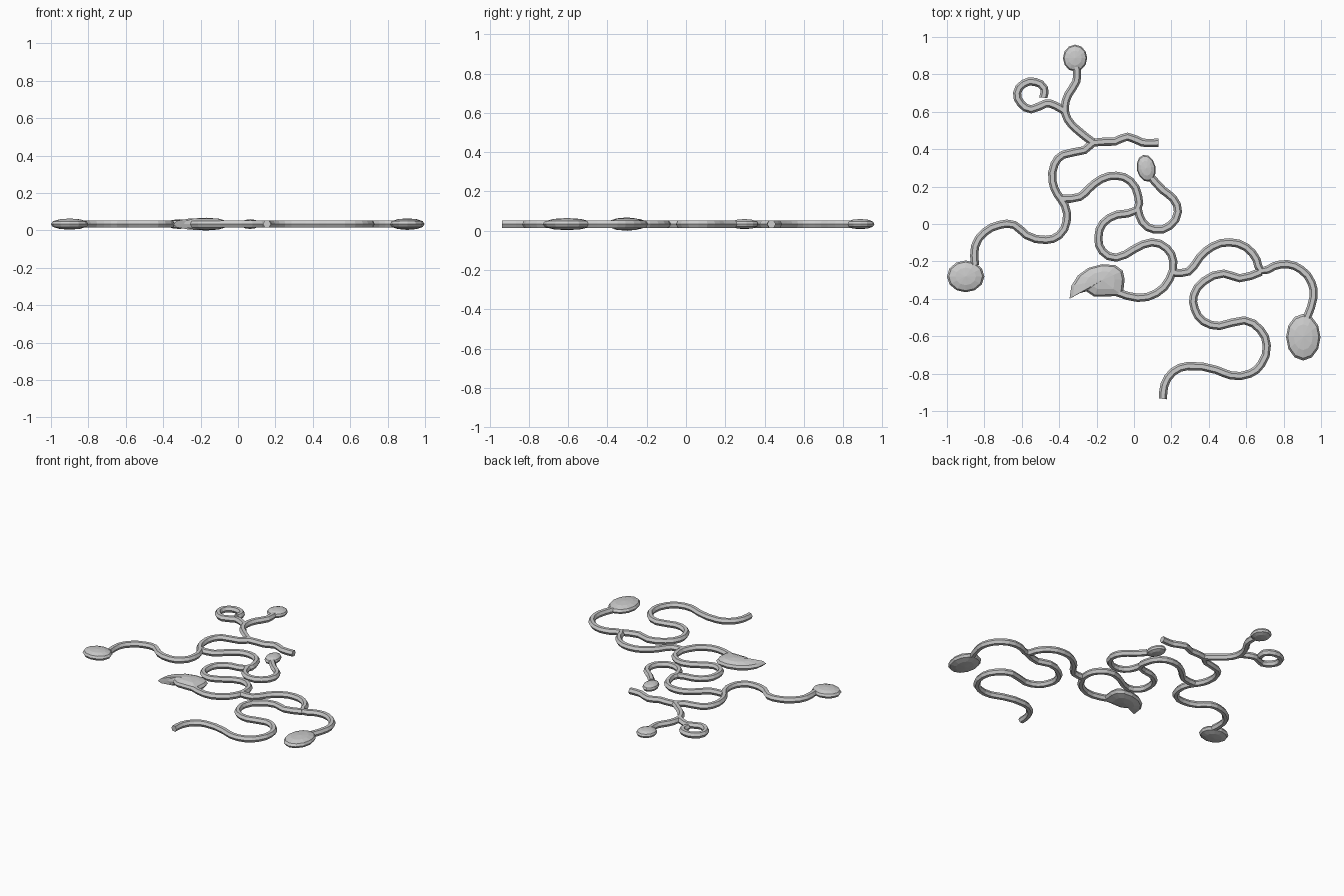
import bpy, bmesh, math

Z = 0.034      # mid height of the flat vine
R = 0.022      # stem radius


def stem(name, pts):
    """Low-poly tube along a smooth path lying flat at height Z."""
    cu = bpy.data.curves.new(name, 'CURVE')
    cu.dimensions = '3D'
    cu.resolution_u = 2
    cu.bevel_depth = R
    cu.bevel_resolution = 1
    cu.use_fill_caps = True
    sp = cu.splines.new('BEZIER')
    sp.bezier_points.add(len(pts) - 1)
    for p, (x, y) in zip(sp.bezier_points, pts):
        p.co = (x, y, Z)
        p.handle_left_type = p.handle_right_type = 'AUTO'
    sp.use_smooth = False
    tmp = bpy.data.objects.new(name + "_path", cu)
    bpy.context.collection.objects.link(tmp)
    bpy.context.view_layer.update()
    me = bpy.data.meshes.new_from_object(
        tmp.evaluated_get(bpy.context.evaluated_depsgraph_get()))
    bpy.data.objects.remove(tmp)
    me.name = name
    me.shade_flat()
    bpy.context.collection.objects.link(bpy.data.objects.new(name, me))


def leaf(name, outline, cx, cy, h=0.031):
    """Lens-shaped pad: rings shrink from the outline to a top and bottom centre."""
    bm = bmesh.new()
    layers = [(0.55, -0.85), (0.9, -0.5), (1, 0), (0.9, 0.5), (0.55, 0.85)]
    rings = [[bm.verts.new((cx + (x - cx) * s, cy + (y - cy) * s, Z + h * t))
              for x, y in outline] for s, t in layers]
    n = len(outline)
    lo = bm.verts.new((cx, cy, Z - h))
    hi = bm.verts.new((cx, cy, Z + h))
    for i in range(n):
        j = (i + 1) % n
        for a, b in zip(rings, rings[1:]):
            bm.faces.new((a[i], a[j], b[j], b[i]))
        bm.faces.new((rings[0][j], rings[0][i], lo))
        bm.faces.new((rings[-1][i], rings[-1][j], hi))
    bmesh.ops.recalc_face_normals(bm, faces=bm.faces)
    me = bpy.data.meshes.new(name)
    bm.to_mesh(me)
    bm.free()
    bpy.context.collection.objects.link(bpy.data.objects.new(name, me))


def oval_leaf(name, cx, cy, rx, ry, rot=0, h=0.026, n=12):
    c, s = math.cos(rot), math.sin(rot)
    pts = []
    for i in range(n):
        a = 2 * math.pi * i / n
        x, y = rx * math.cos(a), ry * math.sin(a)
        pts.append((cx + x * c - y * s, cy + x * s + y * c))
    leaf(name, pts, cx, cy, h)


# Stems
stem("left_stem", [
    (-0.85, -0.22), (-0.85, -0.12), (-0.80, -0.045), (-0.72, -0.005), (-0.64, -0.005),
    (-0.575, -0.06), (-0.47, -0.085), (-0.40, -0.06), (-0.36, 0.015), (-0.37, 0.10),
    (-0.41, 0.16), (-0.435, 0.225), (-0.425, 0.32), (-0.38, 0.37), (-0.265, 0.395),
    (-0.217, 0.435), (-0.105, 0.44), (-0.035, 0.467), (0.045, 0.435), (0.13, 0.435)])
stem("top_stem", [
    (-0.217, 0.435), (-0.30, 0.50), (-0.355, 0.56), (-0.37, 0.625), (-0.35, 0.695),
    (-0.307, 0.765), (-0.307, 0.84)])
stem("curled_tendril", [
    (-0.365, 0.60), (-0.425, 0.635), (-0.47, 0.645), (-0.55, 0.613), (-0.605, 0.645),
    (-0.625, 0.70), (-0.59, 0.75), (-0.53, 0.76), (-0.48, 0.725), (-0.485, 0.675)])
stem("middle_stem", [
    (-0.39, 0.135), (-0.29, 0.145), (-0.24, 0.19), (-0.175, 0.24), (-0.095, 0.258),
    (-0.02, 0.23), (0.022, 0.15), (0.015, 0.075), (-0.09, 0.05), (-0.165, 0.005),
    (-0.19, -0.07), (-0.17, -0.145), (-0.095, -0.18), (0.0, -0.135), (0.095, -0.098),
    (0.175, -0.13), (0.21, -0.20), (0.19, -0.295), (0.12, -0.37), (0.02, -0.395),
    (-0.09, -0.365)])
stem("inner_stem", [
    (0.02, 0.08), (0.045, 0.01), (0.11, -0.03), (0.19, -0.01), (0.235, 0.065),
    (0.21, 0.135), (0.155, 0.18), (0.095, 0.245)])
stem("right_stem", [
    (0.21, -0.26), (0.29, -0.255), (0.35, -0.18), (0.42, -0.12), (0.51, -0.098),
    (0.60, -0.125), (0.655, -0.19), (0.68, -0.25), (0.75, -0.225), (0.82, -0.215),
    (0.895, -0.245), (0.95, -0.315), (0.96, -0.39), (0.925, -0.50)])
stem("lower_stem", [
    (0.68, -0.255), (0.565, -0.29), (0.48, -0.265), (0.375, -0.305), (0.32, -0.38),
    (0.325, -0.455), (0.37, -0.52), (0.457, -0.545), (0.59, -0.515), (0.675, -0.565),
    (0.71, -0.65), (0.68, -0.75), (0.62, -0.80), (0.52, -0.81), (0.44, -0.78),
    (0.285, -0.76), (0.21, -0.79), (0.163, -0.86), (0.155, -0.935)])

# Leaves
oval_leaf("left_leaf", -0.90, -0.28, 0.10, 0.085, h=0.03)
oval_leaf("top_leaf", -0.315, 0.887, 0.065, 0.072)
oval_leaf("inner_leaf", 0.065, 0.298, 0.05, 0.073, 0.2)
oval_leaf("right_leaf", 0.905, -0.605, 0.092, 0.125, h=0.031)
leaf("large_leaf", [
    (-0.05, -0.295), (-0.06, -0.25), (-0.10, -0.22), (-0.17, -0.215), (-0.245, -0.235),
    (-0.30, -0.275), (-0.335, -0.33), (-0.345, -0.40), (-0.29, -0.37), (-0.255, -0.36),
    (-0.215, -0.387), (-0.155, -0.387), (-0.06, -0.385)], -0.17, -0.30, 0.034)
